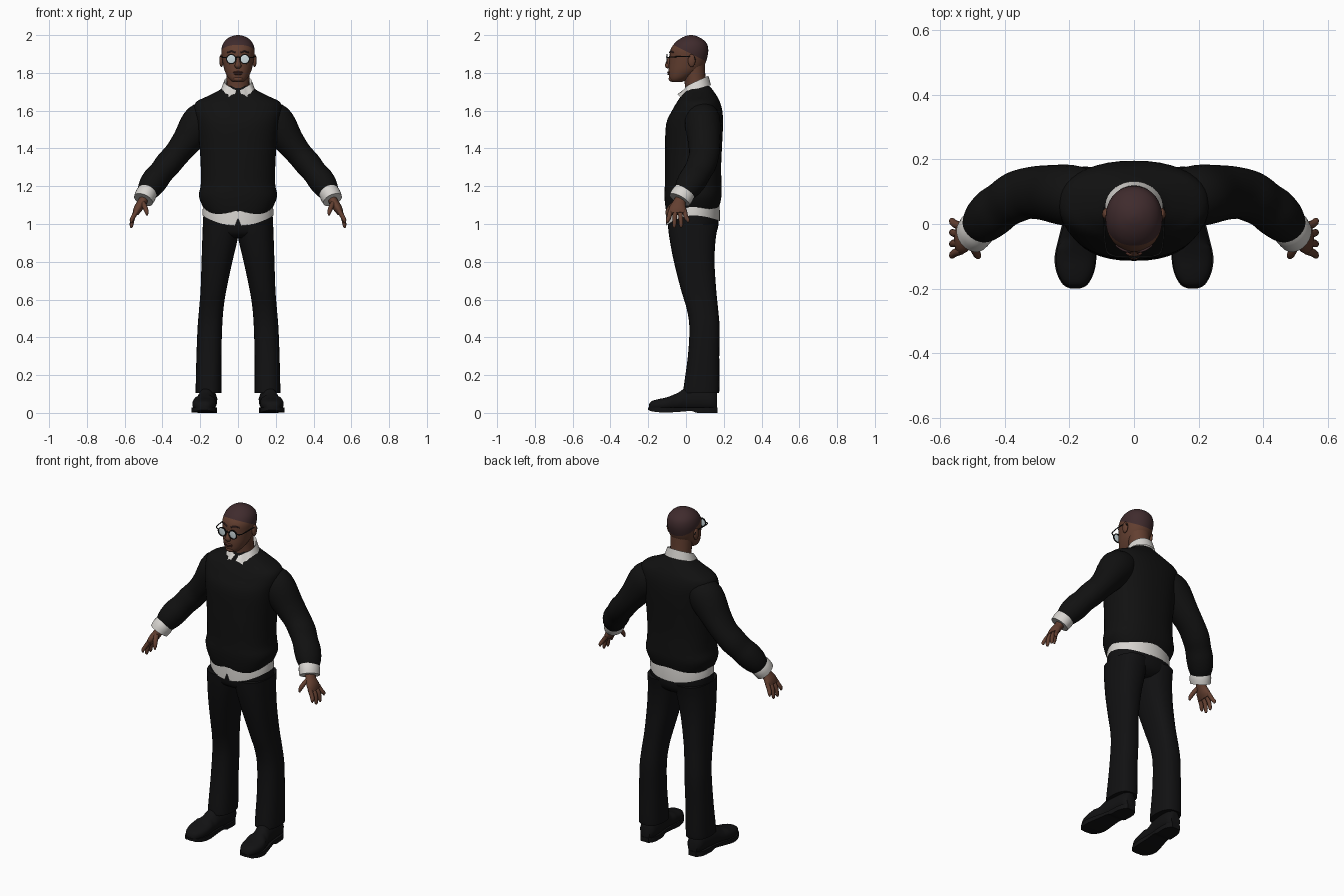
import bpy, bmesh, math
from mathutils import Vector

if "Cube" in bpy.data.objects:
    bpy.data.objects.remove(bpy.data.objects["Cube"])


def material(name, r, g, b):
    m = bpy.data.materials.new(name)
    m.diffuse_color = (r, g, b, 1)
    m.use_nodes = True
    m.node_tree.nodes["Principled BSDF"].inputs["Base Color"].default_value = m.diffuse_color
    return m


KNIT = material("black knit", .0055, .0055, .0055)
CLOTH = material("black trouser cloth", .0055, .0055, .006)
LEATHER = material("black leather", .006, .006, .0065)
WHITE = material("white shirt", .68, .66, .63)
SKIN = material("brown skin", .125, .05, .03)
LIPS = material("lip brown", .085, .03, .022)
HAIR = material("dark hair", .05, .024, .026)
METAL = material("black frame", .008, .008, .008)
LENS = material("pale lens", .62, .72, .75)


def finish(bm, name, mats, angle=50):
    bmesh.ops.recalc_face_normals(bm, faces=bm.faces)
    me = bpy.data.meshes.new(name)
    bm.to_mesh(me)
    bm.free()
    for m in mats:
        me.materials.append(m)
    ob = bpy.data.objects.new(name, me)
    bpy.context.collection.objects.link(ob)
    bpy.context.view_layer.objects.active = ob
    ob.select_set(True)
    bpy.ops.object.shade_smooth_by_angle(angle=math.radians(angle))
    ob.select_set(False)
    return ob


def spline(rows, steps):
    """Catmull-Rom interpolation of equal-length tuples."""
    out = []
    for i in range(len(rows) - 1):
        p0, p1, p2, p3 = (rows[max(0, min(len(rows) - 1, i + k))] for k in (-1, 0, 1, 2))
        for s in range(steps):
            t = s / steps
            out.append([b + .5 * t * (c - a + t * (2*a - 5*b + 4*c - d + t * (3*(b - c) + d - a)))
                        for a, b, c, d in zip(p0, p1, p2, p3)])
    return out + [list(rows[-1])]


def skin_rings(rings, cap=True, closed=True):
    bm = bmesh.new()
    vs = [[bm.verts.new(p) for p in r] for r in rings]
    n = len(vs[0])
    for a, b in zip(vs, vs[1:]):
        for i in range(n if closed else n - 1):
            j = (i + 1) % n
            bm.faces.new((a[i], a[j], b[j], b[i]))
    if cap:
        bm.faces.new(vs[0])
        bm.faces.new(vs[-1])
    return bm


def unit(k, n, e):
    """Point k of a superellipse with n sides."""
    c, s = math.cos(2 * math.pi * k / n), math.sin(2 * math.pi * k / n)
    return math.copysign(abs(c) ** (2 / e), c), math.copysign(abs(s) ** (2 / e), s)


def stack(rows, n=32, e=2.2, steps=4):
    """Horizontal rings from rows of (z, x0, x1, y0, y1)."""
    rings = []
    for z, x0, x1, y0, y1 in spline(rows, steps):
        pts = [unit(k, n, e) for k in range(n)]
        rings.append([Vector(((x0 + x1) / 2 + u * (x1 - x0) / 2,
                              (y0 + y1) / 2 + v * (y1 - y0) / 2, z)) for u, v in pts])
    return rings


def tube(name, rows, mat, n=16, steps=4, ref=(0, 1, 0)):
    """Tube along rows of (x, y, z, radius across, radius along ref)."""
    P = spline(rows, steps)
    rings = []
    for i, r in enumerate(P):
        t = Vector(P[min(i + 1, len(P) - 1)][:3]) - Vector(P[max(i - 1, 0)][:3])
        t.normalize()
        v = Vector(ref)
        v = (v - t * v.dot(t)).normalized()
        u = t.cross(v)
        rings.append([Vector(r[:3]) + u * r[3] * a + v * r[4] * b
                      for a, b in (unit(k, n, 2) for k in range(n))])
    return finish(skin_rings(rings), name, [mat])


def blob(name, loc, size, mat):
    bm = bmesh.new()
    bmesh.ops.create_uvsphere(bm, u_segments=16, v_segments=10, radius=1)
    for v in bm.verts:
        v.co = Vector(loc) + Vector(a * b for a, b in zip(v.co, size))
    return finish(bm, name, [mat])


# Sweater body, hem dipping at the front
rows = [(1.07, .172, -.094, .165), (1.10, .19, -.106, .178), (1.15, .207, -.114, .188), (1.21, .197, -.112, .188),
        (1.3, .197, -.112, .186), (1.4, .203, -.111, .19), (1.53, .218, -.105, .196), (1.6, .232, -.074, .192),
        (1.645, .222, -.048, .18), (1.675, .165, -.028, .165), (1.705, .105, -.012, .145), (1.73, .072, .0, .125)]
rings = stack([(z, -w, w, a, b) for z, w, a, b in rows], n=40, e=2.35)
for r in rings:
    for p in r:
        p.z -= .04 * max(0, 1.16 - p.z) / .09 * max(0, -p.y / .1)
finish(skin_rings(rings), "sweater_body", [KNIT])

# Trouser hips
rows = [(.925, .10, -.05, .12), (.95, .165, -.085, .155), (1.0, .184, -.095, .172), (1.1, .18, -.09, .165)]
finish(skin_rings(stack([(z, -w, w, a, b) for z, w, a, b in rows])), "trouser_hips", [CLOTH])

# Shirt tail with a notch at the front
rings = [[], [], []]
for k in range(73):
    a = math.radians(k * 5)                      # 0 is the front centre
    s, c = math.sin(a), math.cos(a)
    low = 1.045 - .055 * max(0, c) ** 2 - .03 * max(0, -c) ** 2
    if k in (0, 72):
        low = 1.03
    for ring, z, g in zip(rings, (1.11, 1.07, low), (.97, 1, 1.0)):
        ring.append(Vector((.188 * g * s, .037 - .142 * g * c, z)))
finish(skin_rings(rings, cap=False, closed=False), "shirt_tail", [WHITE])

# Shirt collar: stand, and folded leaf with points at the front
rings = [[], [], [], []]
for k in range(49):
    a = math.radians(8 + k * 344 / 48)
    s, c = math.sin(a), math.cos(a)
    f = max(0, c)
    top = 1.755 - .03 * c - .018 * f ** 6
    low = 1.715 - .02 * c - .03 * max(0, 1 - abs(c - .8) / .25)
    for ring, z, g in zip(rings, (1.69, top - .006, top, low), (.9, .93, 1.0, 1.2)):
        ring.append(Vector((.074 * g * s, .053 - .066 * g * c - .02 * f * (g > 1.1), z)))
finish(skin_rings(rings, cap=False, closed=False), "shirt_collar", [WHITE], 70)

# Head, cut along the hairline
rows = [(1.752, .028, -.076, -.02), (1.762, .042, -.085, .0), (1.78, .056, -.09, .03), (1.81, .07, -.092, .075),
        (1.84, .078, -.09, .098), (1.88, .085, -.087, .112), (1.92, .088, -.083, .118), (1.955, .079, -.062, .11),
        (1.98, .058, -.033, .085), (1.995, .03, -.002, .055), (2.0, .006, .02, .032)]
bm = skin_rings(stack([(z, -w, w, a, b) for z, w, a, b in rows], n=36, e=2.1))
cut, nor = Vector((0, 0, 1.915)), Vector((0, .5, 1))
bmesh.ops.bisect_plane(bm, geom=bm.verts[:] + bm.edges[:] + bm.faces[:], plane_co=cut, plane_no=nor)
for f in bm.faces:
    f.material_index = int((f.calc_center_median() - cut).dot(nor) > 0)
finish(bm, "head", [SKIN, HAIR])
tube("neck", [(0, .055, 1.67, .06, .058), (0, .048, 1.76, .06, .056), (0, .04, 1.84, .064, .06)], SKIN, n=24)

# Face details
tube("nose", [(0, -.082, 1.888, .007, .006), (0, -.094, 1.86, .011, .01), (0, -.099, 1.838, .018, .012),
              (0, -.09, 1.826, .012, .005)], SKIN, n=12)
blob("upper_lip", (0, -.091, 1.803), (.026, .009, .006), LIPS)
blob("lower_lip", (0, -.09, 1.794), (.022, .009, .006), LIPS)
blob("chin", (0, -.078, 1.768), (.026, .014, .014), SKIN)
tube("glasses_bridge", [(-.014, -.1, 1.88, .003, .003), (0, -.104, 1.884, .003, .003),
                        (.014, -.1, 1.88, .003, .003)], METAL, n=8)

for side, sx in (("left", 1), ("right", -1)):
    def mir(rows):
        return [(sx * r[0],) + tuple(r[1:]) for r in rows]

    # Ear, brow and glasses
    blob(side + "_ear", (sx * .088, .03, 1.865), (.011, .02, .034), SKIN)
    tube(side + "_eyebrow", mir([(.014, -.087, 1.908, .004, .003), (.035, -.08, 1.914, .004, .004),
                                 (.056, -.066, 1.908, .003, .003)]), HAIR, n=8)
    tube(side + "_temple", mir([(.058, -.099, 1.88, .003, .003), (.084, -.085, 1.883, .003, .003),
                                (.092, -.02, 1.887, .003, .003), (.092, .035, 1.885, .003, .003),
                                (.092, .05, 1.868, .003, .003)]), METAL, n=8, ref=(1, 0, .3))
    hoop = [[], [], [], []]
    for k in range(28):
        a = 2 * math.pi * k / 28
        for ring, r, y in zip(hoop, (.0215, .027, .027, .0215), (-.103, -.103, -.097, -.097)):
            ring.append(Vector((sx * .036 + r * math.cos(a), y, 1.873 + r * math.sin(a))))
    finish(skin_rings(hoop + hoop[:1], cap=False), side + "_lens_frame", [METAL])
    blob(side + "_lens", (sx * .036, -.1, 1.873), (.0225, .002, .0225), LENS)

    # Sleeve with gathered forearm, and shirt cuff
    tube(side + "_sleeve", mir([(.13, .085, 1.585, .07, .08), (.195, .088, 1.54, .1, .095),
                                (.272, .096, 1.437, .079, .086), (.325, .096, 1.37, .069, .08),
                                (.37, .082, 1.318, .07, .079), (.405, .06, 1.275, .066, .075),
                                (.437, .036, 1.235, .07, .076), (.465, .01, 1.195, .065, .07),
                                (.485, -.012, 1.162, .052, .055)]), KNIT, n=24)
    tube(side + "_cuff", mir([(.473, .0, 1.182, .05, .056), (.488, -.018, 1.155, .056, .062),
                              (.501, -.034, 1.128, .053, .06)]), WHITE, n=24)

    # Hand, fingers and thumb
    tube(side + "_palm", mir([(.488, -.02, 1.15, .025, .03), (.508, -.035, 1.115, .024, .033),
                              (.53, -.044, 1.08, .023, .047), (.543, -.044, 1.055, .016, .046)]), SKIN)
    for i, (y0, y1, z1) in enumerate([(-.082, -.098, 1.005), (-.057, -.062, .98),
                                      (-.031, -.026, .982), (-.008, .01, 1.008)]):
        tube(f"{side}_finger_{i + 1}", mir([(.535, y0, 1.07, .012, .013), (.556, (y0 + y1) / 2, 1.035, .012, .012),
                                            (.564, y1, z1 + .012, .0095, .01), (.563, y1, z1, .004, .004)]),
             SKIN, n=10, steps=3)
    tube(side + "_thumb", mir([(.507, -.05, 1.115, .014, .016), (.493, -.08, 1.09, .013, .014),
                               (.484, -.098, 1.065, .011, .011), (.481, -.102, 1.045, .004, .004)]),
         SKIN, n=10, steps=3)

    # Trouser leg
    rows = [(.105, .088, .224, -.015, .175), (.14, .088, .224, -.012, .177), (.3, .088, .22, .01, .176),
            (.45, .084, .214, .018, .178), (.55, .077, .206, .004, .17), (.65, .062, .198, -.026, .16),
            (.8, .03, .193, -.064, .151), (.92, .002, .189, -.087, .157), (1.0, -.01, .186, -.097, .172)]
    legrings = stack(rows, n=28, e=2.4)
    for r in legrings:
        for p in r:
            p.x *= sx
    finish(skin_rings(legrings), side + "_trouser_leg", [CLOTH])

    # Shoe upper, lofted from toe to heel
    rings = []
    for y, x, w, h in spline([(-.197, .182, .016, .04), (-.185, .182, .036, .06), (-.15, .181, .055, .072),
                              (-.1, .18, .062, .083), (-.04, .174, .055, .108), (.0, .168, .05, .132),
                              (.08, .16, .05, .14), (.14, .158, .046, .13), (.165, .158, .03, .11)], 4):
        pts = [unit(k, 24, 2.5) for k in range(24)]
        rings.append([Vector((sx * (x + w * a * (1 - .35 * max(0, b) * (y > -.06))), y,
                              .012 + (h - .012) * (b + 1) / 2)) for a, b in pts])
    finish(skin_rings(rings), side + "_shoe", [LEATHER])

    # Sole with a raised arch and block heel
    rings = []
    for y, x, w, z0 in spline([(-.2, .182, .014, .016), (-.188, .182, .038, .01), (-.15, .182, .058, .004),
                               (-.1, .181, .065, .002), (-.03, .174, .056, .006), (.03, .166, .05, .01),
                               (.06, .163, .051, .0), (.13, .16, .048, .0), (.168, .159, .026, .0)], 3):
        rings.append([Vector((sx * (x + w * a), y, z)) for a, z in ((-1, max(0, z0)), (1, max(0, z0)),
                                                                   (1, .028), (-1, .028))])
    finish(skin_rings(rings), side + "_shoe_sole", [LEATHER], 35)
